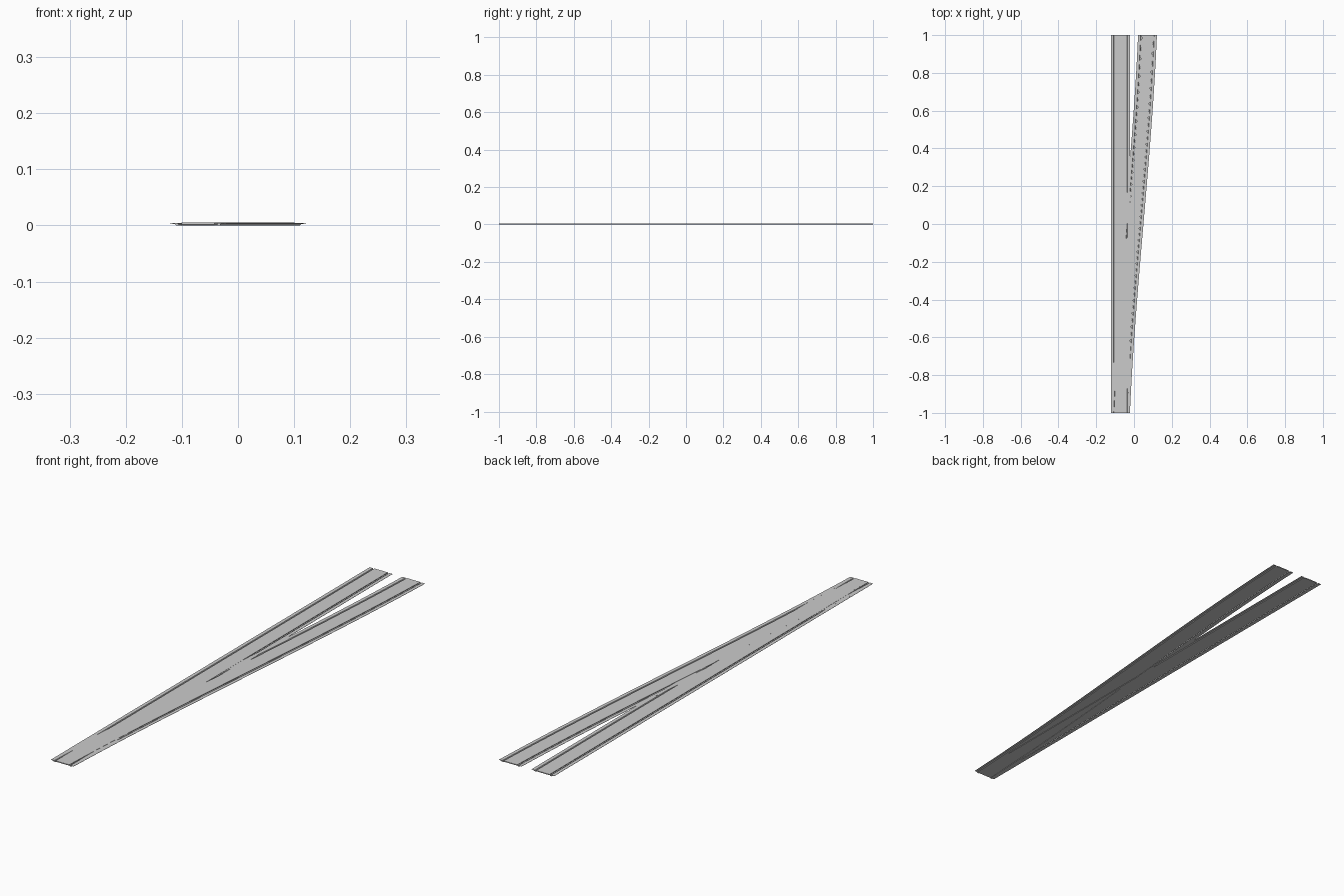
import bpy, bmesh

if "Cube" in bpy.data.objects:
    bpy.data.objects.remove(bpy.data.objects["Cube"])

STEPS = 32


def diverge(y):
    # gentle S-curve sideways shift of the branch track
    t = (y + 1) / 2
    smooth = t * t * (3 - 2 * t)
    return 0.143 * (0.6 * t + 0.4 * smooth)


def straight(y):
    return 0.0


def sweep(name, profile, path, steps):
    # extrude a closed x-z profile along the track
    bm = bmesh.new()
    rings = []
    for i in range(steps + 1):
        y = -1 + 2 * i / steps
        rings.append([bm.verts.new((-0.0715 + path(y) + x, y, z)) for x, z in profile])
    n = len(profile)
    for a, b in zip(rings, rings[1:]):
        for i in range(n):
            j = (i + 1) % n
            bm.faces.new((a[i], a[j], b[j], b[i]))
    bm.faces.new(rings[0])
    bm.faces.new(rings[-1])
    bmesh.ops.recalc_face_normals(bm, faces=bm.faces)
    mesh = bpy.data.meshes.new(name)
    bm.to_mesh(mesh)
    bm.free()
    obj = bpy.data.objects.new(name, mesh)
    bpy.context.collection.objects.link(obj)
    return obj


def box(x0, x1, z0, z1):
    return [(x0, z0), (x1, z0), (x1, z1), (x0, z1)]


def track(name, path, steps, lift):
    top = 0.0048 + lift
    # paving between the rails
    sweep(name + "_centre_paving", box(-0.0295, 0.0295, 0.0015, top), path, steps)
    # grooved rail: foot, low groove floor and outer lip carrying the edge strip
    rail = [(0.030, 0.0), (0.039, 0.0), (0.041, 0.0026), (0.050, 0.0034),
            (0.050, 0.0042 + lift), (0.036, 0.0042 + lift),
            (0.0345, 0.0012), (0.030, 0.0012)]
    for side, s in (("left", -1), ("right", 1)):
        sweep(f"{name}_{side}_grooved_rail", [(x * s, z) for x, z in rail], path, steps)


# main line and branch overlap where they join
track("main_track", straight, 1, 0.0)
track("branch_track", diverge, STEPS, 0.00005)
